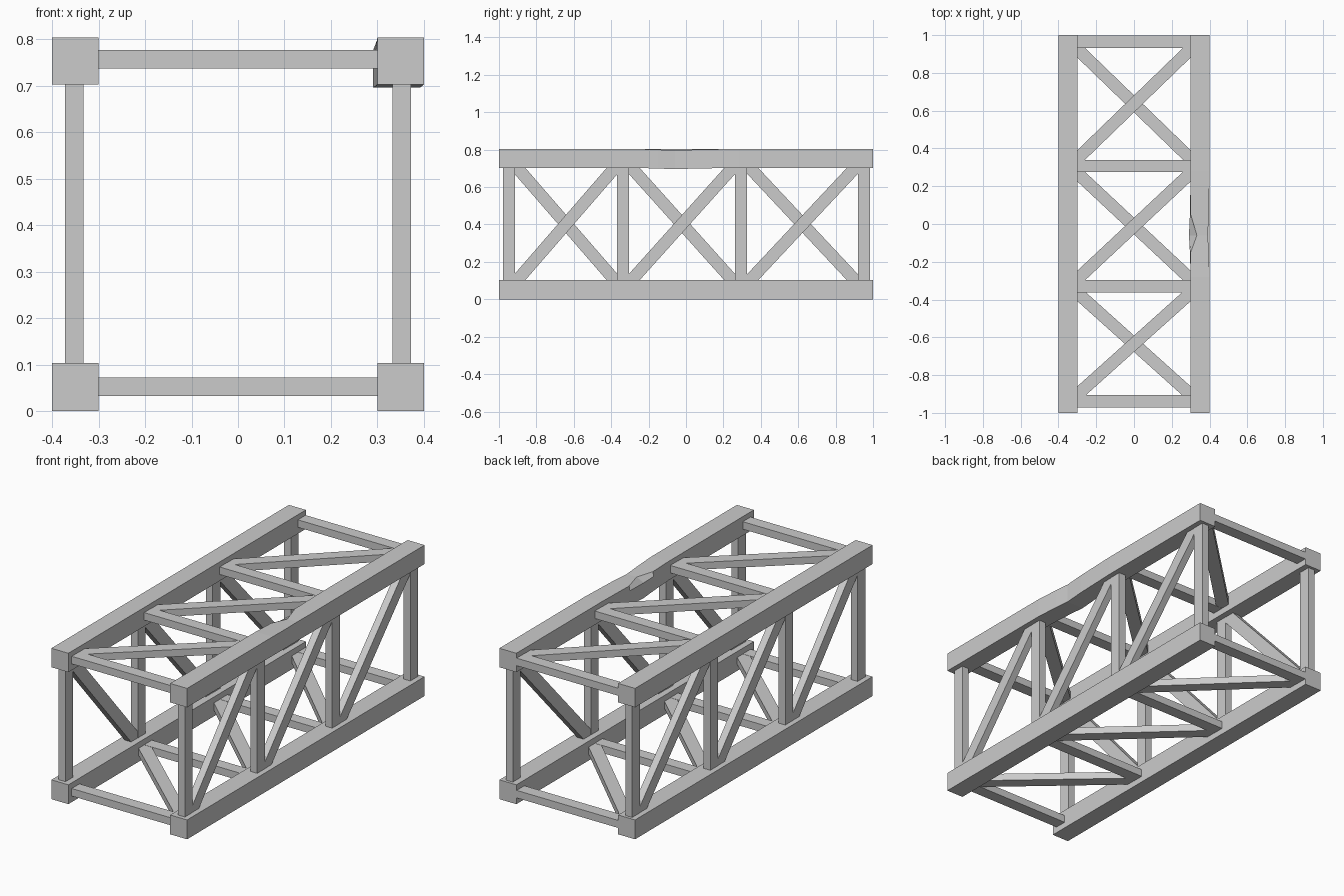
import bpy, bmesh
from mathutils import Vector, Matrix

if "Cube" in bpy.data.objects:
    bpy.data.objects.remove(bpy.data.objects["Cube"])

CX, ZB, ZT = 0.35, 0.0515, 0.7535      # chord centre lines
W, T = 0.065, 0.04                     # brace width and thickness
POST_Y = [-0.946, -0.337, 0.294, 0.952]
BAR_Y = [-0.939, -0.329, 0.307, 0.965]


def finish(name, bm):
    bmesh.ops.recalc_face_normals(bm, faces=bm.faces)
    me = bpy.data.meshes.new(name)
    bm.to_mesh(me)
    bm.free()
    ob = bpy.data.objects.new(name, me)
    bpy.context.collection.objects.link(ob)
    return ob


def beam(name, a, b, normal, width=W, thick=T):
    """Box from a to b; its thickness lies along normal."""
    a, b, n = Vector(a), Vector(b), Vector(normal)
    d = b - a
    u = d.normalized()
    side = n.cross(u)
    rot = Matrix((side, n, u)).transposed().to_4x4()
    mat = Matrix.Translation((a + b) / 2) @ rot @ Matrix.Diagonal((width, thick, d.length, 1))
    bm = bmesh.new()
    bmesh.ops.create_cube(bm, size=1, matrix=mat)
    return finish(name, bm)


# Three straight chords
for name, x, z in (("chord_lower_left", -CX, ZB), ("chord_lower_right", CX, ZB),
                   ("chord_upper_left", -CX, ZT)):
    beam(name, (x, -1, z), (x, 1, z), (1, 0, 0), 0.103 if z == ZB else 0.101, 0.1)

# Upper right chord, with a dented middle and a crushed inner edge
# station: y, sideways shift, drop, inset of the inner top edge, drop of the crease
stations = [(-1, 0, 0, 0, 0.03), (-0.28, 0, 0, 0, 0.03), (-0.15, -0.004, -0.004, 0.004, 0.025),
            (-0.06, -0.009, -0.007, 0.042, 0.02), (0.05, -0.004, -0.004, 0.004, 0.025),
            (0.28, 0, 0, 0, 0.03), (1, 0, 0, 0, 0.03)]
bm = bmesh.new()
rings = []
for y, dx, dz, inset, crease in stations:
    prof = [(0.4, 0.703), (0.4, 0.804), (0.3 + inset, 0.804), (0.3, 0.804 - crease), (0.3, 0.703)]
    rings.append([bm.verts.new((x + dx, y, z + dz)) for x, z in prof])
for r, s in zip(rings, rings[1:]):
    for i in range(5):
        j = (i + 1) % 5
        bm.faces.new((r[i], r[j], s[j], s[i]))
bm.faces.new(rings[0])
bm.faces.new(rings[-1])
finish("chord_upper_right_dented", bm)

# Side posts and diagonals, leaning opposite ways on the two sides
for side, x in (("left", -0.352), ("right", 0.352)):
    for i, y in enumerate(POST_Y):
        beam(f"post_{side}_{i + 1}", (x, y, ZB), (x, y, ZT), (1, 0, 0))
    z0, z1 = (ZB, ZT) if x > 0 else (ZT, ZB)
    for i, (y0, y1) in enumerate(zip(POST_Y, POST_Y[1:])):
        beam(f"side_diagonal_{side}_{i + 1}", (x, y0, z0), (x, y1, z1), (1, 0, 0), W, 0.038)

# Cross bars and diagonals, top and bottom
for level, z, s in (("lower", 0.0525, -1), ("upper", 0.757, 1)):
    for i, y in enumerate(BAR_Y):
        beam(f"cross_bar_{level}_{i + 1}", (-CX, y, z), (CX, y, z), (0, 0, 1))
    for i, (y0, y1) in enumerate(zip(BAR_Y, BAR_Y[1:])):
        beam(f"cross_diagonal_{level}_{i + 1}", (-s * 0.34, y0, z), (s * 0.34, y1, z),
             (0, 0, 1), W, 0.038)
